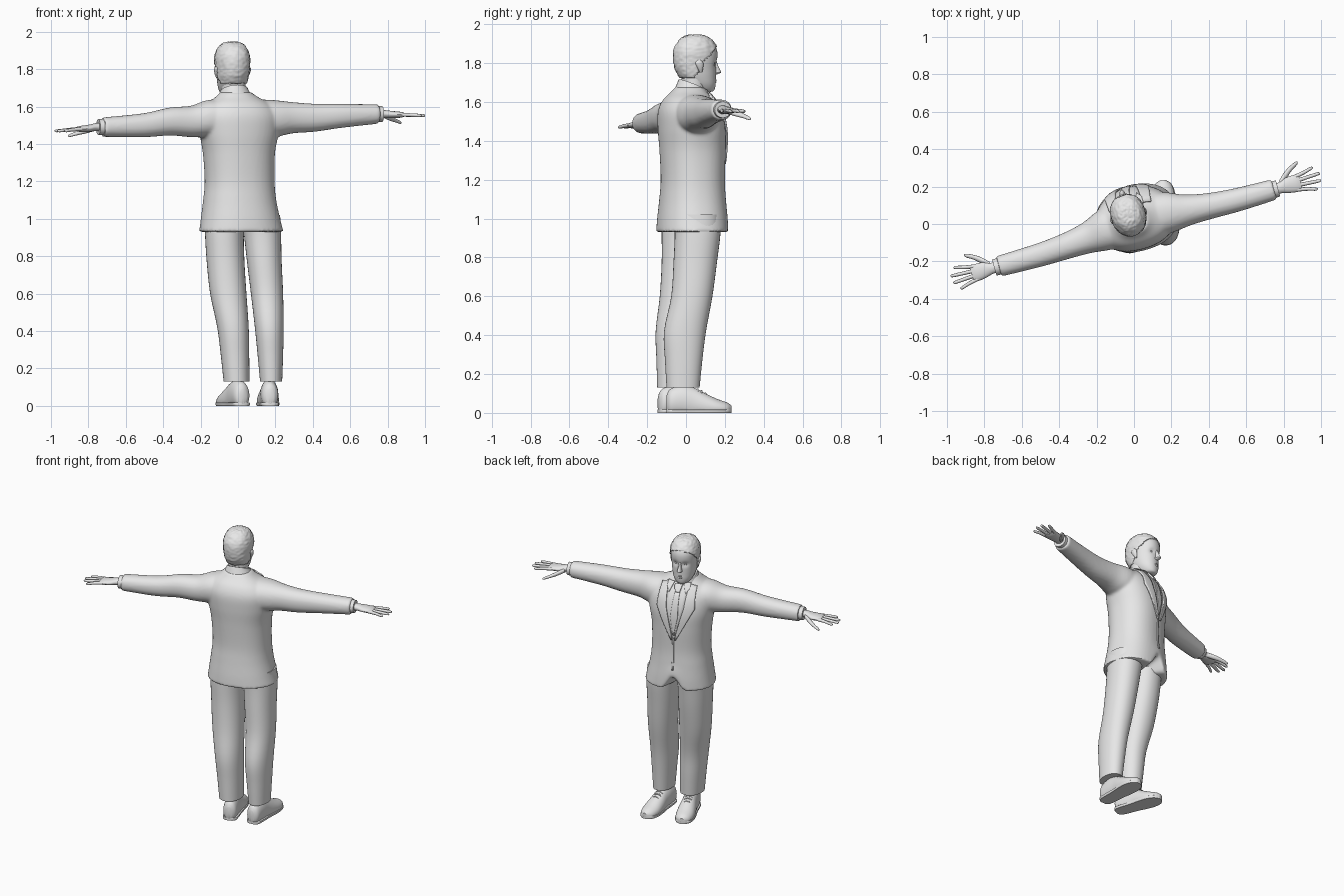
import bpy, bmesh, math
from mathutils import Vector, Matrix, noise
from mathutils.bvhtree import BVHTree

grey = bpy.data.materials.new("light grey")
grey.diffuse_color = (0.8, 0.8, 0.8, 1)
BODY = Matrix.Translation((0.01, 0.03, 0)) @ Matrix.Rotation(math.radians(15.6), 4, 'Z')


def add_object(name, bm):
    bmesh.ops.recalc_face_normals(bm, faces=bm.faces[:])
    me = bpy.data.meshes.new(name)
    bm.to_mesh(me)
    bm.free()
    me.materials.append(grey)
    ob = bpy.data.objects.new(name, me)
    bpy.context.collection.objects.link(ob)
    return ob


def select(*obs):
    bpy.ops.object.select_all(action='DESELECT')
    for o in obs:
        o.select_set(True)
    bpy.context.view_layer.objects.active = obs[0]


def smooth_rows(rows, steps):
    """Catmull-Rom interpolation of the section rows."""
    out = []
    for i in range(len(rows) - 1):
        p = [rows[max(i - 1, 0)], rows[i], rows[i + 1], rows[min(i + 2, len(rows) - 1)]]
        for k in range(steps):
            t = k / steps
            out.append([0.5 * (2 * b + (c - a) * t + (2 * a - 5 * b + 4 * c - d) * t * t
                               + (3 * b - a - 3 * c + d) * t ** 3) for a, b, c, d in zip(*p)])
    return out + [list(rows[-1])]


def loft(name, axis, rows, n=28, steps=4, power=2.0, warp=None):
    """Rows are (position on axis, centre a, centre b, radius a, radius b)."""
    bm = bmesh.new()
    ia, ib = [i for i in range(3) if i != axis]

    def vert(t, a, b):
        co = Vector((0, 0, 0))
        co[axis], co[ia], co[ib] = t, a, b
        return bm.verts.new(warp(co) if warp else co)
    rings = []
    data = smooth_rows(rows, steps)
    for t, ca, cb, ra, rb in data:
        ring = []
        for k in range(n):
            c, s = math.cos(2 * math.pi * k / n), math.sin(2 * math.pi * k / n)
            ring.append(vert(t, ca + ra * math.copysign(abs(c) ** (2 / power), c),
                             cb + rb * math.copysign(abs(s) ** (2 / power), s)))
        rings.append(ring)
    for r, q in zip(rings, rings[1:]):
        for k in range(n):
            bm.faces.new((r[k], r[(k + 1) % n], q[(k + 1) % n], q[k]))
    for ring, row in ((rings[0], data[0]), (rings[-1], data[-1])):
        mid = vert(*row[:3])
        for k in range(n):
            bm.faces.new((ring[k], ring[(k + 1) % n], mid))
    return add_object(name, bm)


body, world = [], []   # parts in the turned upper-body frame, and parts in place


# Jacket: torso and sleeves fused into one surface, with a notch in the front hem
def hem(co):
    if co.y > 0 and co.z < 1.1:
        co.z += 0.11 * max(0, 1 - abs(co.x) / 0.075) * (1.1 - co.z) / 0.17
    return co


jacket = loft("jacket", 2, [
    (0.93, 0.008, 0, 0.226, 0.178), (1.0, 0.004, 0.002, 0.212, 0.175), (1.1, 0, 0.004, 0.195, 0.166),
    (1.2, 0, 0.005, 0.186, 0.16), (1.35, -0.004, 0.005, 0.192, 0.165), (1.46, -0.004, 0, 0.212, 0.167),
    (1.55, -0.005, -0.01, 0.215, 0.155), (1.61, -0.01, -0.015, 0.175, 0.125),
    (1.65, -0.02, -0.01, 0.115, 0.09), (1.675, -0.025, -0.005, 0.085, 0.075)],
    n=64, steps=5, power=2.25, warp=hem)
ARM = {1: (1.535, 1.54, 1.55, 1.56), -1: (1.535, 1.52, 1.5, 1.49)}
sleeves = []
for s, z in ARM.items():
    e = 0.755 if s > 0 else 0.775
    sleeves.append(loft("sleeve", 0, [
        (s * 0.05, -0.01, z[0], 0.12, 0.105), (s * 0.18, -0.015, z[0], 0.11, 0.1),
        (s * 0.28, -0.03, z[1], 0.084, 0.084), (s * 0.4, -0.042, z[1], 0.07, 0.075),
        (s * 0.55, -0.05, z[2], 0.063, 0.064), (s * e, -0.05, z[3], 0.056, 0.052)], power=2.2))
select(jacket, *sleeves)
bpy.ops.object.join()
m = jacket.modifiers.new("fuse", 'REMESH')
m.mode, m.voxel_size = 'VOXEL', 0.009
m = jacket.modifiers.new("relax", 'SMOOTH')
m.factor, m.iterations = 0.5, 6
for name in ("fuse", "relax"):
    bpy.ops.object.modifier_apply(modifier=name)
jacket.data.materials.clear()
jacket.data.materials.append(grey)
body.append(jacket)

# Chest panels laid over the jacket front
tree = BVHTree.FromPolygons([v.co for v in jacket.data.vertices], [p.vertices[:] for p in jacket.data.polygons])


def panel(name, left, right, lift, thick=0.006):
    bm = bmesh.new()
    a = [bm.verts.new((x, 0, z)) for x, z in left]
    b = [bm.verts.new((x, 0, z)) for x, z in right]
    for i in range(len(a) - 1):
        bm.faces.new((a[i], a[i + 1], b[i + 1], b[i]))
    bmesh.ops.subdivide_edges(bm, edges=bm.edges[:], cuts=5, use_grid_fill=True)
    for v in bm.verts:
        hit = tree.ray_cast(Vector((v.co.x, 1, v.co.z)), Vector((0, -1, 0)))[0]
        v.co.y = (hit.y if hit else 0.05) + lift
    ob = add_object(name, bm)
    m = ob.modifiers.new("thickness", 'SOLIDIFY')
    m.thickness, m.offset = thick, 0
    body.append(ob)


panel("shirt_front", [(-0.085, 1.645), (-0.07, 1.5), (-0.01, 1.31)], [(0.05, 1.645), (0.06, 1.5), (0.0, 1.31)], 0.001)
panel("tie_blade", [(-0.03, 1.6), (-0.032, 1.44), (-0.008, 1.32)], [(0.0, 1.6), (0.016, 1.44), (0.0, 1.32)], 0.006)
panel("tie_knot", [(-0.04, 1.64), (-0.03, 1.595)], [(0.012, 1.64), (0.0, 1.595)], 0.011, 0.012)
for s in (-1, 1):
    panel("lapel", [(s * 0.07 - 0.012, 1.645), (s * 0.058 - 0.01, 1.5), (s * 0.004 - 0.004, 1.28)],
          [(s * 0.115 - 0.012, 1.63), (s * 0.125 - 0.01, 1.5), (s * 0.016 - 0.004, 1.28)], 0.007, 0.009)
    panel("shirt_collar", [(s * 0.03 - 0.014, 1.65), (s * 0.055 - 0.014, 1.59)],
          [(s * 0.075 - 0.014, 1.65), (s * 0.075 - 0.014, 1.62)], 0.01)
panel("front_edge", [(-0.006, 1.29), (-0.004, 1.07)], [(0.004, 1.29), (0.008, 1.07)], 0.003)


# Collar band, neck, head
def tilt(co):
    co.z -= 0.4 * (co.y - 0.02)
    return co


body.append(loft("collar", 2, [(1.63, -0.025, 0.01, 0.098, 0.09), (1.67, -0.028, 0.015, 0.08, 0.08),
                               (1.685, -0.028, 0.016, 0.074, 0.075)], n=32, warp=tilt))
body.append(loft("neck", 2, [(1.62, -0.028, 0.01, 0.066, 0.066), (1.69, -0.03, 0.018, 0.064, 0.062),
                             (1.76, -0.033, 0.025, 0.07, 0.07)]))
# Head rows: height, back, front, half width
HEAD = [(1.652, 0.05, 0.11, 0.02), (1.66, 0.015, 0.127, 0.043), (1.69, -0.015, 0.134, 0.063),
        (1.73, -0.05, 0.135, 0.075), (1.77, -0.072, 0.136, 0.081), (1.81, -0.08, 0.141, 0.085),
        (1.86, -0.08, 0.142, 0.087), (1.9, -0.064, 0.125, 0.077), (1.925, -0.035, 0.095, 0.056),
        (1.938, -0.002, 0.06, 0.03), (1.94, 0.02, 0.04, 0.008)]


def face(co):
    """Eye sockets pressed into the front of the skull."""
    for s in (-1, 1):
        d = ((co.x + 0.034 - s * 0.032) / 0.022) ** 2 + ((co.z - 1.795) / 0.017) ** 2
        if co.y > 0.06:
            co.y -= 0.012 * math.exp(-d)
    return co


def head_rows(grow):
    return [(z + (grow if z > 1.9 else 0), -0.034, (a + b) / 2, w + grow, (b - a) / 2 + grow) for z, a, b, w in HEAD]


body.append(loft("head", 2, head_rows(0), n=56, steps=5, power=2.15, warp=face))

# Hair: slightly larger shell trimmed along the hairline, with a rough surface
hair = loft("hair", 2, head_rows(0.006), n=64, steps=7, power=2.15)
bm = bmesh.new()
bm.from_mesh(hair.data)


def hairline(y):
    if y < 0.0:
        return 1.725
    if y < 0.05:
        return 1.725 + y * 1.7
    return 1.82 + max(0, y - 0.06) * 0.9


bmesh.ops.delete(bm, geom=[f for f in bm.faces if f.calc_center_median().z
                           < hairline(f.calc_center_median().y)], context='FACES')
for v in bm.verts:
    v.co += v.normal * 0.004 * noise.noise(v.co * 70)
bm.to_mesh(hair.data)
bm.free()
m = hair.modifiers.new("thickness", 'SOLIDIFY')
m.thickness, m.offset = 0.008, -1
body.append(hair)

# Facial features
body.append(loft("nose", 2, [(1.742, -0.034, 0.134, 0.011, 0.01), (1.75, -0.034, 0.138, 0.017, 0.026),
                             (1.758, -0.034, 0.138, 0.014, 0.027), (1.785, -0.034, 0.133, 0.009, 0.018),
                             (1.81, -0.034, 0.13, 0.008, 0.012)], n=16))
for z, r in ((1.712, 0.006), (1.703, 0.007)):
    body.append(loft("lip", 0, [(-0.06, 0.123, z, 0.003, 0.002), (-0.034, 0.133, z, 0.008, r),
                                (-0.008, 0.123, z, 0.003, 0.002)], n=12))
for s in (-1, 1):
    x = -0.034 + s * 0.032
    body.append(loft("eye", 0, [(x - 0.015, 0.112, 1.794, 0.002, 0.001), (x, 0.118, 1.794, 0.008, 0.007),
                                (x + 0.015, 0.112, 1.794, 0.002, 0.001)], n=12))
    body.append(loft("ear", 2, [(1.752, -0.034 + s * 0.083, 0.035, 0.004, 0.006),
                                (1.775, -0.034 + s * 0.088, 0.03, 0.009, 0.015),
                                (1.8, -0.034 + s * 0.091, 0.024, 0.01, 0.021),
                                (1.815, -0.034 + s * 0.089, 0.024, 0.005, 0.01)], n=14))

# Shirt cuffs and hands, with four fingers and a thumb pointing forward
for s, zz in ARM.items():
    z, o = zz[3], (0.0 if s > 0 else 0.025)
    dz = -0.02 if s < 0 else -0.008

    def limb(name, rows, n=14):
        body.append(loft(name, 0, [(s * (x + o), y, z + h, a, b) for x, y, h, a, b in rows], n=n))
    limb("cuff", [(0.73, -0.05, 0, 0.046, 0.044), (0.775, -0.05, 0, 0.044, 0.042)], 24)
    limb("palm", [(0.75, -0.05, 0, 0.03, 0.024), (0.79, -0.05, 0, 0.03, 0.021),
                  (0.83, -0.048, dz / 3, 0.042, 0.019), (0.875, -0.05, dz / 2, 0.046, 0.016),
                  (0.9, -0.05, dz / 2, 0.04, 0.009)], 20)
    for i, end in enumerate((0.985, 1.012, 1.008, 0.98)):
        y0, y1 = -0.016 - 0.0225 * i, 0.006 - 0.038 * i
        limb("finger", [(0.87, y0, dz / 2, 0.011, 0.011), (0.93, (y0 + y1) / 2, dz * 0.7, 0.01, 0.0095),
                        (end - 0.012, y1, dz, 0.0085, 0.008), (end, y1, dz, 0.003, 0.003)], 10)
    limb("thumb", [(0.79, -0.03, -0.006, 0.016, 0.015), (0.83, 0.005, -0.02, 0.019, 0.014),
                   (0.87, 0.035, -0.033, 0.014, 0.011), (0.905, 0.053, -0.045, 0.01, 0.008),
                   (0.913, 0.057, -0.047, 0.003, 0.003)], 12)

# Trouser legs
LEGS = {"left_leg": [(0.13, -0.008, -0.06, 0.069, 0.088), (0.27, -0.016, -0.058, 0.076, 0.094),
                     (0.42, -0.027, -0.056, 0.084, 0.1), (0.6, -0.052, -0.03, 0.097, 0.105),
                     (0.78, -0.067, -0.01, 0.101, 0.115), (0.93, -0.073, 0.0, 0.104, 0.125),
                     (1.02, -0.07, 0.01, 0.11, 0.13)],
        "right_leg": [(0.13, 0.177, -0.015, 0.059, 0.085), (0.27, 0.173, -0.012, 0.068, 0.096),
                      (0.42, 0.167, -0.005, 0.077, 0.108), (0.6, 0.155, 0.03, 0.086, 0.106),
                      (0.78, 0.14, 0.048, 0.093, 0.112), (0.93, 0.13, 0.06, 0.1, 0.118),
                      (1.02, 0.12, 0.055, 0.105, 0.12)]}
for name, rows in LEGS.items():
    world.append(loft(name, 2, rows, n=36, power=2.15))

# Shoes with soles and laces; local y runs from heel to toe
SHOE = [(0.0, 0, 0.05, 0.02, 0.04), (0.02, 0, 0.055, 0.042, 0.068), (0.08, 0, 0.06, 0.048, 0.082),
        (0.14, 0, 0.05, 0.05, 0.08), (0.2, 0, 0.035, 0.057, 0.065), (0.26, 0, 0.025, 0.058, 0.047),
        (0.31, 0, 0.02, 0.044, 0.034), (0.335, 0, 0.02, 0.015, 0.018)]


def clamp(lo, hi):
    def warp(co):
        co.z = min(max(co.z, lo), hi)
        return co
    return warp


for (x, y), turn, length in (((0.028, -0.14), 20, 0.97), ((0.172, -0.1), 3, 1.0)):
    parts = [loft("shoe", 1, SHOE, n=32, warp=clamp(0.008, 1)),
             loft("sole", 1, [(t, a, 0.01, r * 1.07, 0.03) for t, a, b, r, h in SHOE], n=32, warp=clamp(0, 0.018))]
    for t, h in ((0.16, 0.122), (0.18, 0.113), (0.2, 0.101)):
        parts.append(loft("lace", 0, [(-0.025, t, h - 0.012, 0.004, 0.004), (0, t, h, 0.005, 0.005),
                                      (0.025, t, h - 0.012, 0.004, 0.004)], n=8))
    for p in parts:
        p.data.transform(Matrix.Translation((x, y, 0)) @ Matrix.Rotation(math.radians(turn), 4, 'Z')
                         @ Matrix.Diagonal((1, length, 1, 1)))
    world += parts

# Turn the upper body into place and shade everything smooth
for ob in body:
    ob.data.transform(BODY)
select(*(body + world))
bpy.ops.object.shade_smooth_by_angle(angle=math.radians(40))
